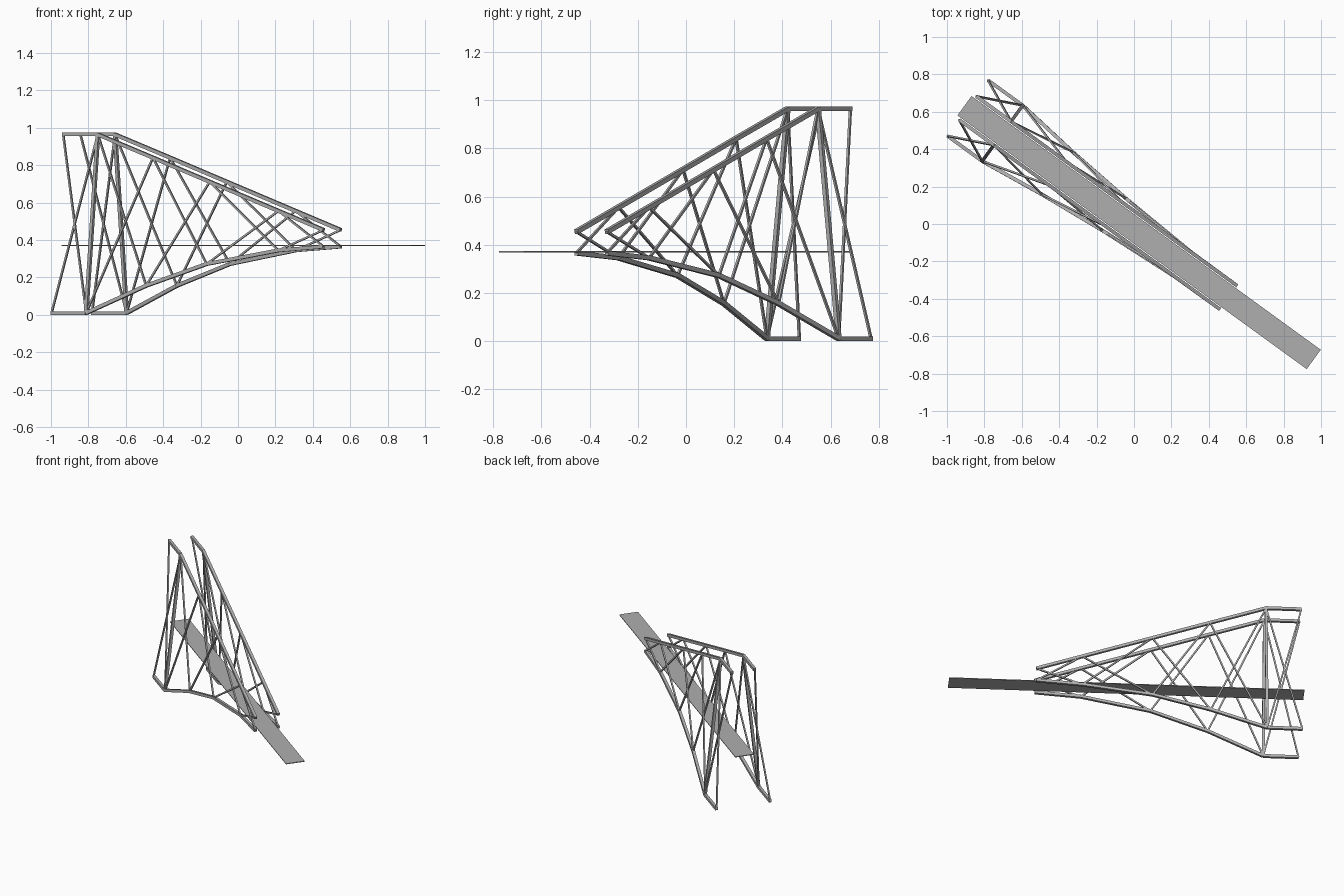
import bpy, bmesh, math
from mathutils import Vector

if "Cube" in bpy.data.objects:
    bpy.data.objects.remove(bpy.data.objects["Cube"])

# Bridge axes: U runs along the deck, V runs across it
ANG = math.radians(-36)
U = Vector((math.cos(ANG), math.sin(ANG), 0))
V = Vector((-math.sin(ANG), math.cos(ANG), 0))
MID = -0.021

steel = bpy.data.materials.new("steel grey")
steel.diffuse_color = (0.43, 0.43, 0.43, 1)
steel.use_nodes = True
steel.node_tree.nodes["Principled BSDF"].inputs["Base Color"].default_value = steel.diffuse_color


def pt(s, t, z):
    return U * s + V * (MID + t) + Vector((0, 0, z))


def bar(bm, p, q, w):
    """Square bar of thickness w from p to q."""
    d = (q - p).normalized()
    n = d.cross(V).normalized()
    m = n.cross(d).normalized()
    ends = []
    for c in (p, q):
        ends.append([bm.verts.new(c + (m * a + n * b) * w / 2)
                     for a, b in ((-1, -1), (1, -1), (1, 1), (-1, 1))])
    a, b = ends
    bm.faces.new(a[::-1])
    bm.faces.new(b)
    for i in range(4):
        j = (i + 1) % 4
        bm.faces.new((a[i], a[j], b[j], b[i]))


def make(name, bars, w):
    bm = bmesh.new()
    for p, q in bars:
        bar(bm, p, q, w)
    bmesh.ops.recalc_face_normals(bm, faces=bm.faces)
    me = bpy.data.meshes.new(name)
    bm.to_mesh(me)
    bm.free()
    me.materials.append(steel)
    ob = bpy.data.objects.new(name, me)
    bpy.context.collection.objects.link(ob)
    return ob


# Panel points: along, top height, bottom height, bottom half spread
NODES = [(-1.083, 0.965, 0.010, 0.184),
         (-0.854, 0.965, 0.010, 0.184),
         (-0.490, 0.841, 0.156, 0.140),
         (-0.115, 0.712, 0.272, 0.106),
         (0.340, 0.556, 0.345, 0.079),
         (0.638, 0.454, 0.365, 0.078)]

for side, label in ((-1, "near"), (1, "far")):
    top = [pt(s, side * 0.078, zt) for s, zt, zb, h in NODES]
    low = [pt(s, side * h, zb) for s, zt, zb, h in NODES]
    # Main chords
    make(label + "_top_chord", list(zip(top, top[1:])), 0.019)
    make(label + "_bottom_chord", list(zip(low, low[1:])), 0.019)
    # Leaning tower leg
    make(label + "_tower_leg", [(low[1], top[1])], 0.018)
    # Crossed web bracing
    braces = []
    for i in range(len(NODES) - 1):
        braces += [(top[i], low[i + 1]), (low[i], top[i + 1])]
    make(label + "_cross_braces", braces, 0.010)

# Flat road deck
deck = make("deck", [(pt(-1.105, 0, 0.371), pt(1.203, 0, 0.371))], 1.0)
for v in deck.data.vertices:
    t = v.co.dot(V) - MID
    z = v.co.z - 0.371
    v.co += V * (t * 0.128 - t) + Vector((0, 0, z * 0.005 - z))
